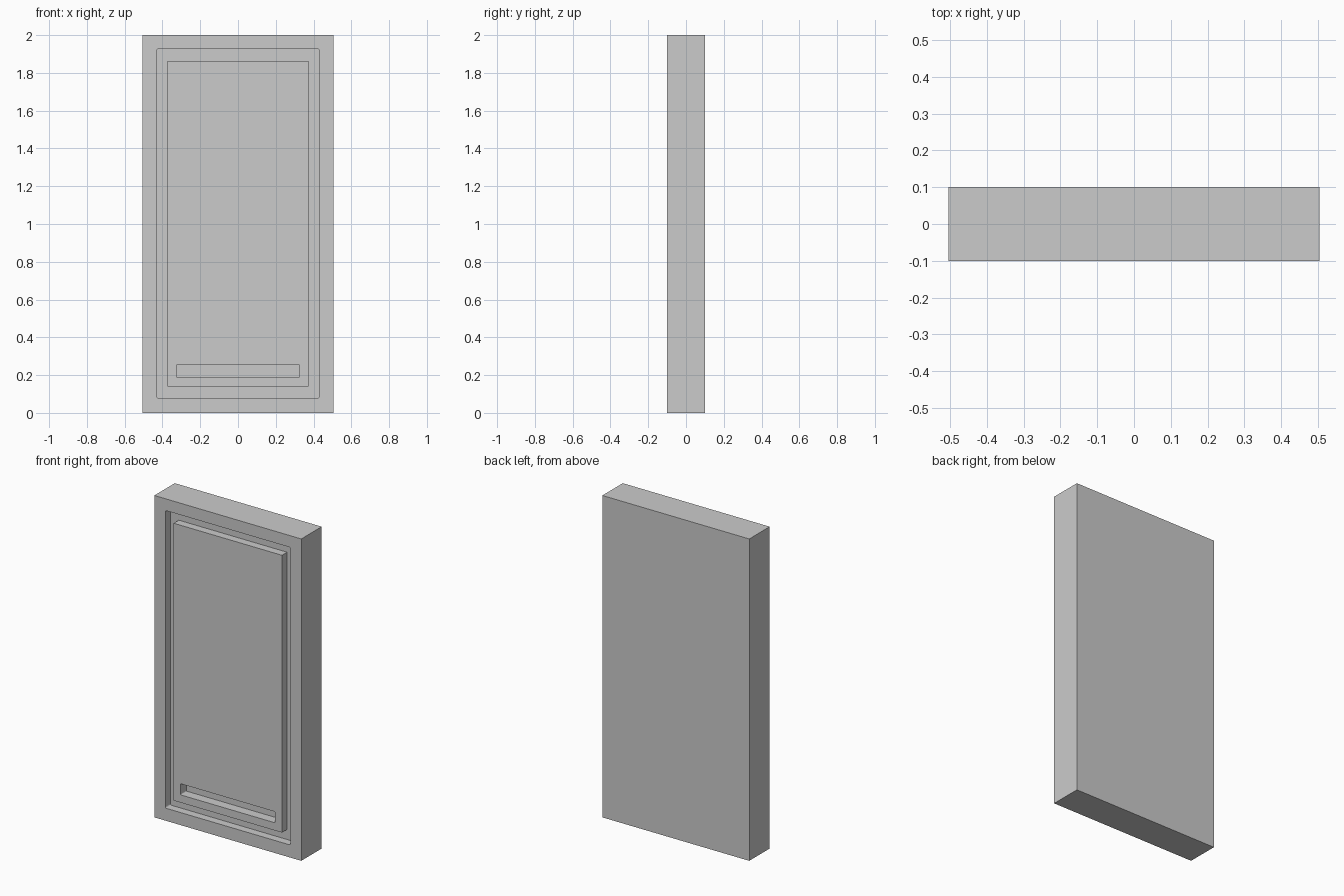
import bpy, bmesh

if "Cube" in bpy.data.objects:
    bpy.data.objects.remove(bpy.data.objects["Cube"])


def box(name, x, y0, y1, z0, z1, radius=0.0):
    """Box centred on x = 0; radius rounds the four edges running along y."""
    bm = bmesh.new()
    bmesh.ops.create_cube(bm, size=1)
    for v in bm.verts:
        v.co = (v.co.x * 2 * x, y0 if v.co.y < 0 else y1, z0 if v.co.z < 0 else z1)
    if radius:
        edges = [e for e in bm.edges if abs(e.verts[0].co.y - e.verts[1].co.y) > 1e-6]
        bmesh.ops.bevel(bm, geom=edges, offset=radius, segments=3,
                        profile=0.5, affect='EDGES')
    bmesh.ops.recalc_face_normals(bm, faces=bm.faces)
    mesh = bpy.data.meshes.new(name)
    bm.to_mesh(mesh)
    bm.free()
    ob = bpy.data.objects.new(name, mesh)
    bpy.context.collection.objects.link(ob)
    return ob


def cut(target, cutter):
    """Subtract the cutter from the target, then remove the cutter."""
    mod = target.modifiers.new("cut", 'BOOLEAN')
    mod.operation = 'DIFFERENCE'
    mod.solver = 'EXACT'
    mod.object = cutter
    bpy.context.view_layer.objects.active = target
    bpy.ops.object.modifier_apply(modifier=mod.name)
    bpy.data.objects.remove(cutter)


FRONT = -0.1

# Solid slab
slab = box("door_slab", 0.505, FRONT, 0.1, 0, 2)

# Frame-shaped groove around the flush centre panel
groove = box("groove_cutter", 0.43, FRONT - 0.05, FRONT + 0.05, 0.078, 1.927, 0.008)
cut(groove, box("panel_core", 0.372, FRONT - 0.1, FRONT + 0.1, 0.14, 1.863))
cut(slab, groove)

# Horizontal slot near the bottom of the panel
cut(slab, box("slot_cutter", 0.325, FRONT - 0.05, FRONT + 0.06, 0.188, 0.257, 0.005))
